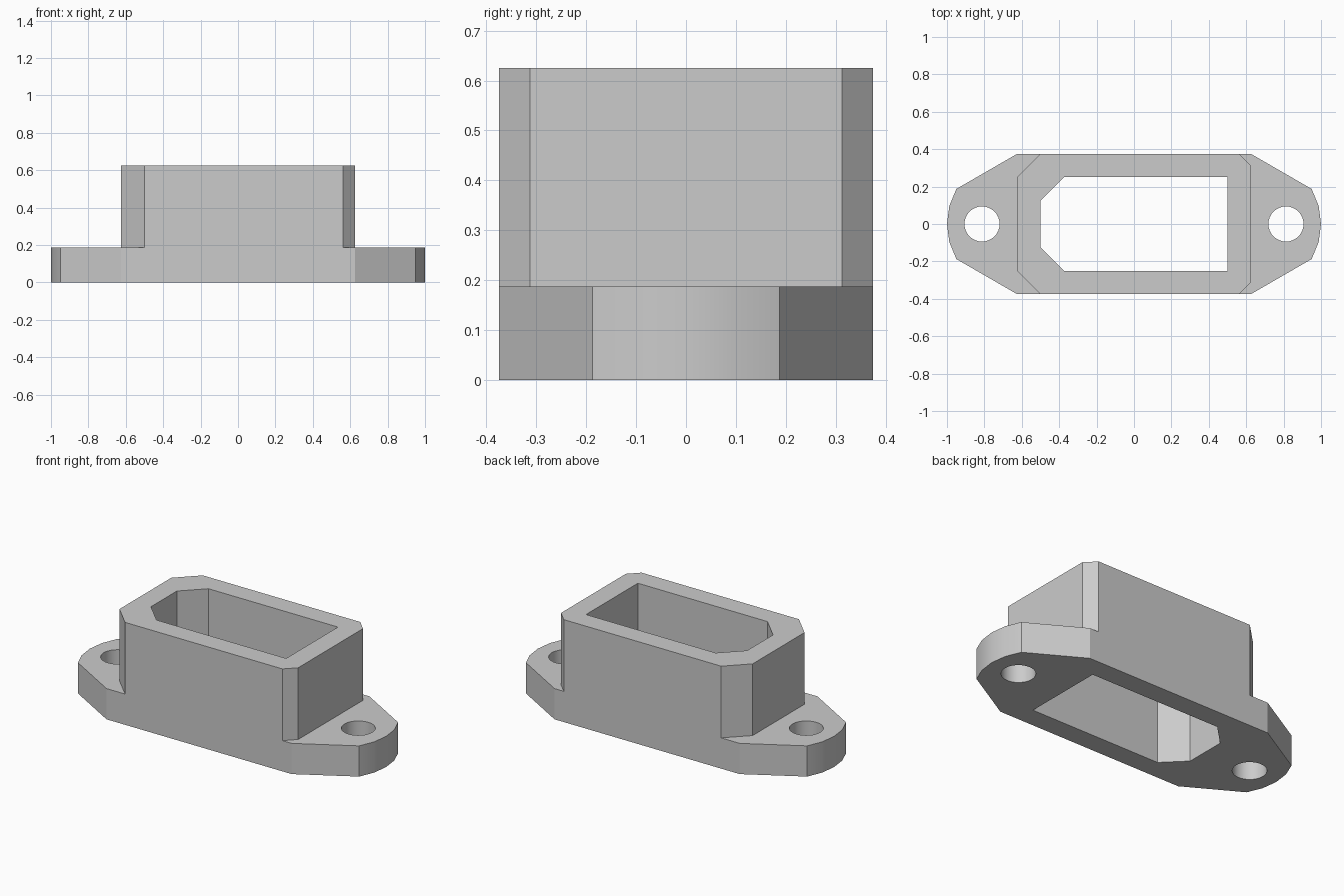
import bpy
import bmesh
from math import sin, cos, radians, tau

cube = bpy.data.objects.get("Cube")
if cube:
    bpy.data.objects.remove(cube, do_unlink=True)

grey = bpy.data.materials.new("light_grey")
grey.use_nodes = True
colour = (0.6, 0.6, 0.6, 1)
grey.diffuse_color = colour
grey.node_tree.nodes["Principled BSDF"].inputs["Base Color"].default_value = colour


def prism(name, points, z0, z1):
    """Extrude a counter-clockwise outline from z0 to z1."""
    bm = bmesh.new()
    base = bm.faces.new([bm.verts.new((x, y, z0)) for x, y in points])
    top = bmesh.ops.extrude_face_region(bm, geom=[base])["geom"]
    verts = [v for v in top if isinstance(v, bmesh.types.BMVert)]
    bmesh.ops.translate(bm, verts=verts, vec=(0, 0, z1 - z0))
    bmesh.ops.recalc_face_normals(bm, faces=bm.faces)
    mesh = bpy.data.meshes.new(name)
    bm.to_mesh(mesh)
    bm.free()
    mesh.materials.append(grey)
    obj = bpy.data.objects.new(name, mesh)
    bpy.context.collection.objects.link(obj)
    return obj


def combine(target, tool, operation):
    """Apply a boolean and discard the tool."""
    bpy.context.view_layer.objects.active = target
    mod = target.modifiers.new("combine", "BOOLEAN")
    mod.operation = operation
    mod.solver = "EXACT"
    mod.object = tool
    bpy.ops.object.modifier_apply(modifier=mod.name)
    bpy.data.objects.remove(tool, do_unlink=True)


def mirror_y(half):
    """Complete an outline from its +y half."""
    return half + [(x, -y) for x, y in reversed(half)]


# Flange: straight flanks with shallow rounded ends
half_w, end_r = 0.625, 0.375
end = [(half_w + end_r * cos(radians(a)), end_r * sin(radians(a)))
       for a in range(-30, 31, 15)]
right = [(half_w, -end_r)] + end + [(half_w, end_r)]
housing = prism("connector_housing", right + [(-x, -y) for x, y in right], 0, 0.1875)

# Shroud: large chamfers on one end, small on the other
shroud = mirror_y([(0.625, 0.3125), (0.5625, 0.375), (-0.5, 0.375), (-0.625, 0.25)])
combine(housing, prism("shroud", shroud, 0, 0.625), "UNION")

# Keyed opening through the whole height
opening = mirror_y([(0.5, 0.25), (-0.375, 0.25), (-0.5, 0.125)])
combine(housing, prism("opening", opening, -0.1, 0.8), "DIFFERENCE")

# Screw holes in the flange ears
for x in (-0.8125, 0.8125):
    hole = [(x + 0.094 * cos(tau * i / 32), 0.094 * sin(tau * i / 32)) for i in range(32)]
    combine(housing, prism("screw_hole", hole, -0.1, 0.3), "DIFFERENCE")

# Merge coplanar pieces, then smooth only the round walls
bm = bmesh.new()
bm.from_mesh(housing.data)
bmesh.ops.remove_doubles(bm, verts=bm.verts, dist=0.0001)
bmesh.ops.dissolve_limit(bm, angle_limit=radians(1), verts=bm.verts, edges=bm.edges)
bm.to_mesh(housing.data)
bm.free()
bpy.ops.object.select_all(action="DESELECT")
housing.select_set(True)
bpy.context.view_layer.objects.active = housing
bpy.ops.object.shade_smooth_by_angle(angle=radians(20))
